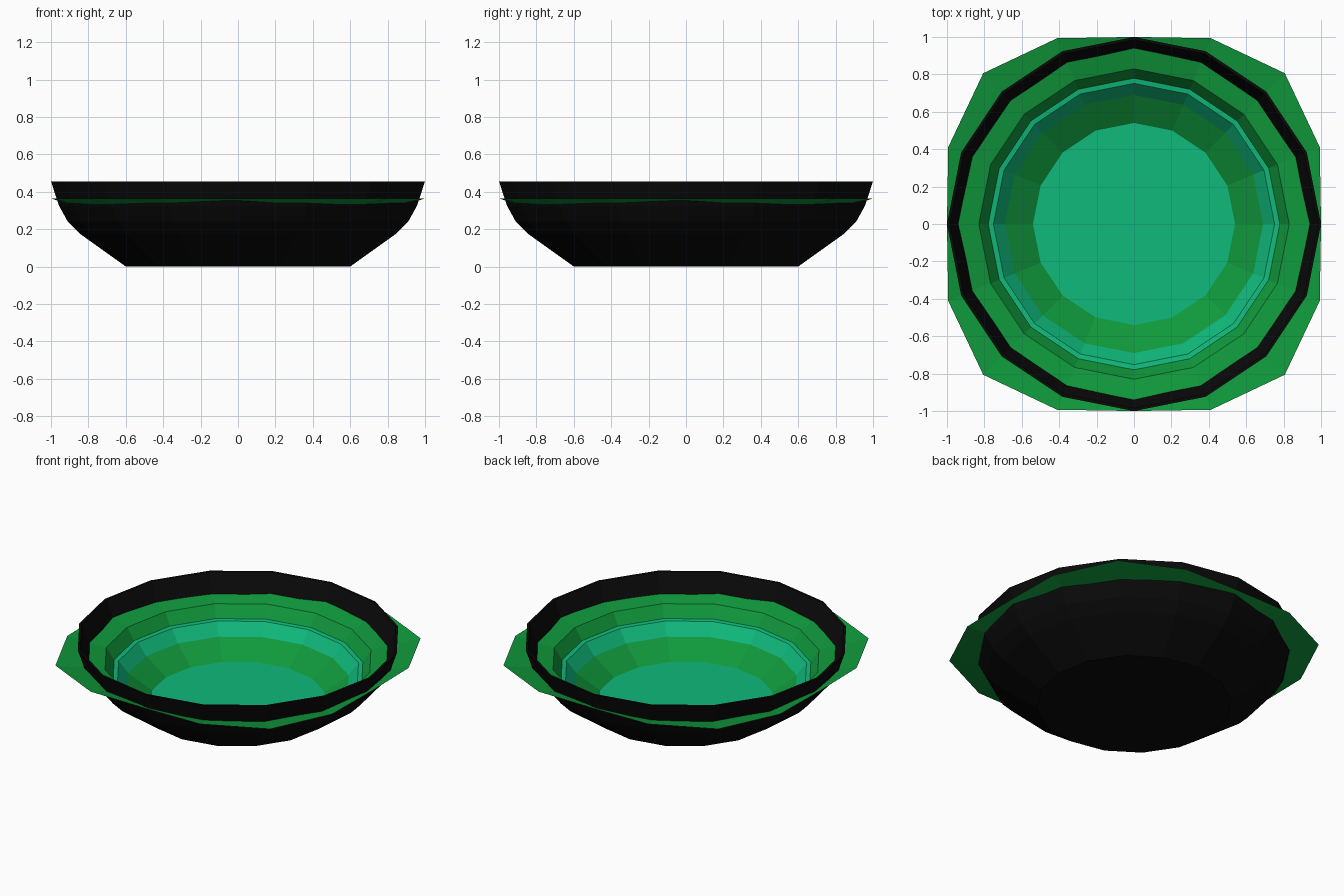
import bpy, bmesh, math

if "Cube" in bpy.data.objects:
    bpy.data.objects.remove(bpy.data.objects["Cube"])

SIDES = 16


def material(name, rgb):
    m = bpy.data.materials.new(name)
    m.diffuse_color = (*rgb, 1)
    m.use_nodes = True
    m.node_tree.nodes["Principled BSDF"].inputs["Base Color"].default_value = m.diffuse_color
    return m


BLACK = material("black", (0.003, 0.003, 0.003))
GREEN = material("green", (0.005, 0.32, 0.045))
TEAL = material("teal", (0.005, 0.49, 0.20))


def round_shape(a, r):
    return r * math.cos(a), r * math.sin(a)


def lathe(name, profile, mats, bands=None, cap_start=None, cap_end=None, square_last=False):
    """Spin (radius, z) points into a faceted ring; bands gives a material index per strip."""
    bm = bmesh.new()
    rings = []
    for k, (r, z) in enumerate(profile):
        ring = []
        for i in range(SIDES):
            a = 2 * math.pi * i / SIDES
            x, y = round_shape(a, r)
            if square_last and k == len(profile) - 1:
                # rounded-square outline: clipped to the unit square
                q = [1.0, 1.075, 1.14, 1.075][i % 4]
                x, y = round_shape(a, q)
                x, y = max(-1, min(1, x)), max(-1, min(1, y))
            ring.append(bm.verts.new((x, y, z)))
        rings.append(ring)
    for k in range(len(rings) - 1):
        for i in range(SIDES):
            j = (i + 1) % SIDES
            f = bm.faces.new((rings[k][i], rings[k][j], rings[k + 1][j], rings[k + 1][i]))
            f.material_index = bands[k] if bands else 0
    if cap_start is not None:
        bm.faces.new(rings[0][::-1]).material_index = cap_start
    if cap_end is not None:
        bm.faces.new(rings[-1]).material_index = cap_end
    me = bpy.data.meshes.new(name)
    bm.to_mesh(me)
    bm.free()
    for m in mats:
        me.materials.append(m)
    ob = bpy.data.objects.new(name, me)
    bpy.context.collection.objects.link(ob)
    return ob


# Black outer bowl with a thin wall and flat base
lathe("outer_bowl",
      [(0.60, 0), (0.845, 0.175), (0.91, 0.24), (0.957, 0.325), (1.0, 0.456),
       (0.985, 0.456), (0.93, 0.32), (0.885, 0.25), (0.82, 0.19), (0.59, 0.02)],
      [BLACK], cap_start=0, cap_end=0)

# Teal inner cup: narrow rim, green lower wall, teal floor
lathe("inner_cup",
      [(0.595, 0.004), (0.78, 0.232), (0.752, 0.228), (0.69, 0.15), (0.54, 0.048)],
      [TEAL, GREEN], bands=[0, 0, 0, 1], cap_start=0, cap_end=0)

# Green liner whose rounded-square edge pokes out through the bowl
lathe("liner", [(0.775, 0.225), (0.83, 0.31), (1.0, 0.364)], [GREEN], square_last=True)
